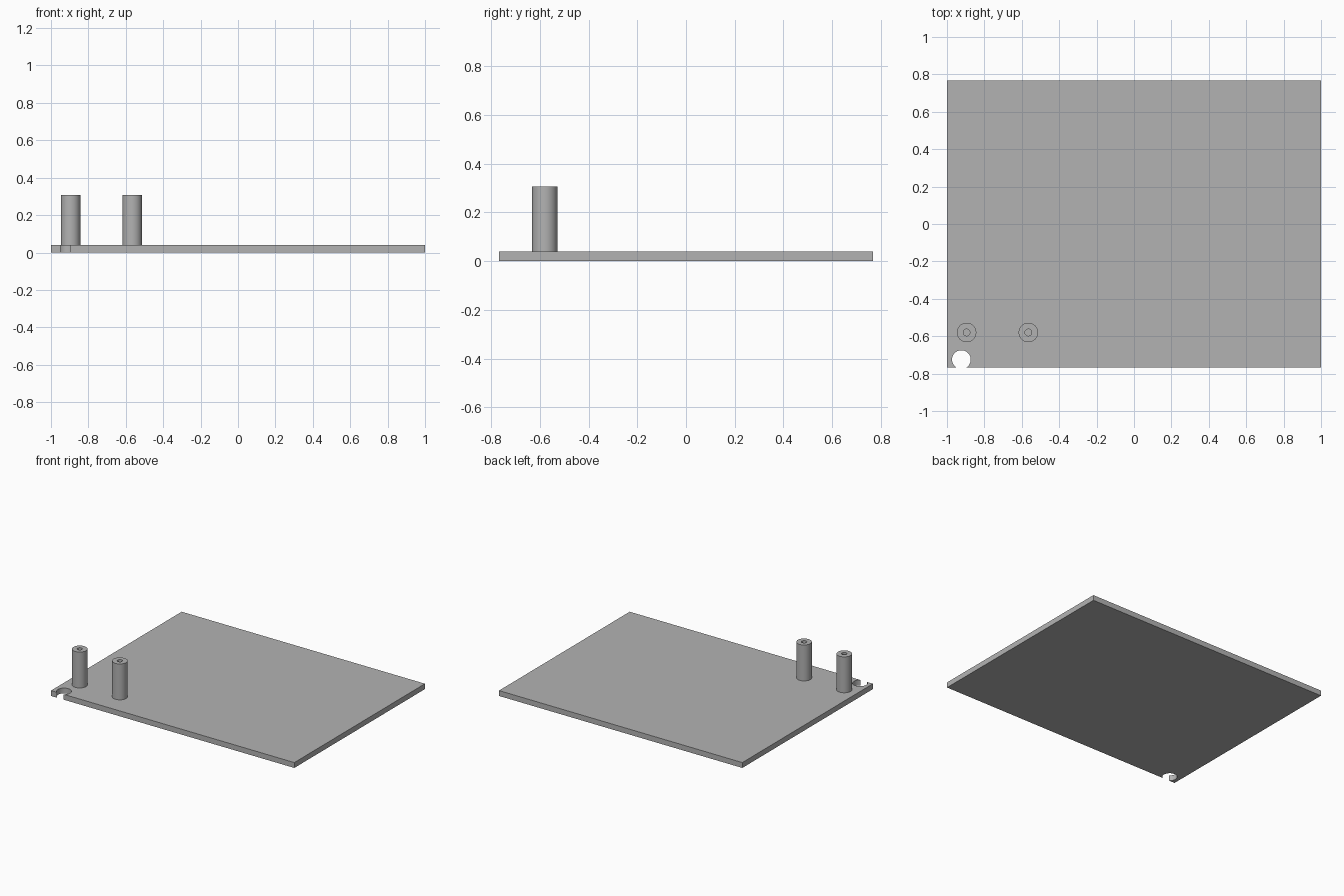
import bpy, bmesh
from math import sin, cos, pi, asin

cube = bpy.data.objects.get("Cube")
if cube:
    bpy.data.objects.remove(cube)

grey = bpy.data.materials.new("light grey")
grey.use_nodes = True
colour = (0.45, 0.45, 0.45, 1)
grey.diffuse_color = colour
grey.node_tree.nodes["Principled BSDF"].inputs["Base Color"].default_value = colour

HALF_X, HALF_Y, THICK = 1.0, 0.767, 0.04
POST_TOP, POST_R, BORE_R = 0.307, 0.052, 0.018
SIDES = 48


def add_object(name, bm):
    bmesh.ops.recalc_face_normals(bm, faces=bm.faces)
    mesh = bpy.data.meshes.new(name)
    bm.to_mesh(mesh)
    bm.free()
    obj = bpy.data.objects.new(name, mesh)
    mesh.materials.append(grey)
    bpy.context.collection.objects.link(obj)
    bpy.ops.object.select_all(action='DESELECT')
    obj.select_set(True)
    bpy.context.view_layer.objects.active = obj
    bpy.ops.object.shade_smooth_by_angle(angle=pi / 6)
    return obj


# Base plate: rectangle whose front edge opens into a round keyhole notch
notch_x, notch_y, notch_r = -0.923, -0.725, 0.05
dip = asin((HALF_Y + notch_y) / notch_r)
start, sweep = -dip, pi + 2 * dip
outline = [(HALF_X, -HALF_Y), (HALF_X, HALF_Y), (-HALF_X, HALF_Y), (-HALF_X, -HALF_Y)]
for i in range(SIDES + 1):
    a = start + sweep * (1 - i / SIDES)
    outline.append((notch_x + notch_r * cos(a), notch_y + notch_r * sin(a)))

bm = bmesh.new()
face = bm.faces.new([bm.verts.new((x, y, 0)) for x, y in outline])
top = bmesh.ops.extrude_face_region(bm, geom=[face])["geom"]
bmesh.ops.translate(bm, vec=(0, 0, THICK),
                    verts=[v for v in top if isinstance(v, bmesh.types.BMVert)])
add_object("base_plate", bm)


# Hollow standoff posts: profile turned around the vertical axis
def add_post(name, x, y):
    bm = bmesh.new()
    profile = [(POST_R, THICK), (POST_R, POST_TOP), (BORE_R, POST_TOP), (BORE_R, THICK)]
    rings = [[bm.verts.new((r * cos(2 * pi * i / SIDES), r * sin(2 * pi * i / SIDES), z))
              for i in range(SIDES)] for r, z in profile]
    for low, high in zip(rings, rings[1:]):
        for i in range(SIDES):
            j = (i + 1) % SIDES
            bm.faces.new((low[i], low[j], high[j], high[i]))
    post = add_object(name, bm)
    post.location = (x, y, 0)


add_post("right_post", -0.895, -0.58)
add_post("left_post", -0.565, -0.58)
